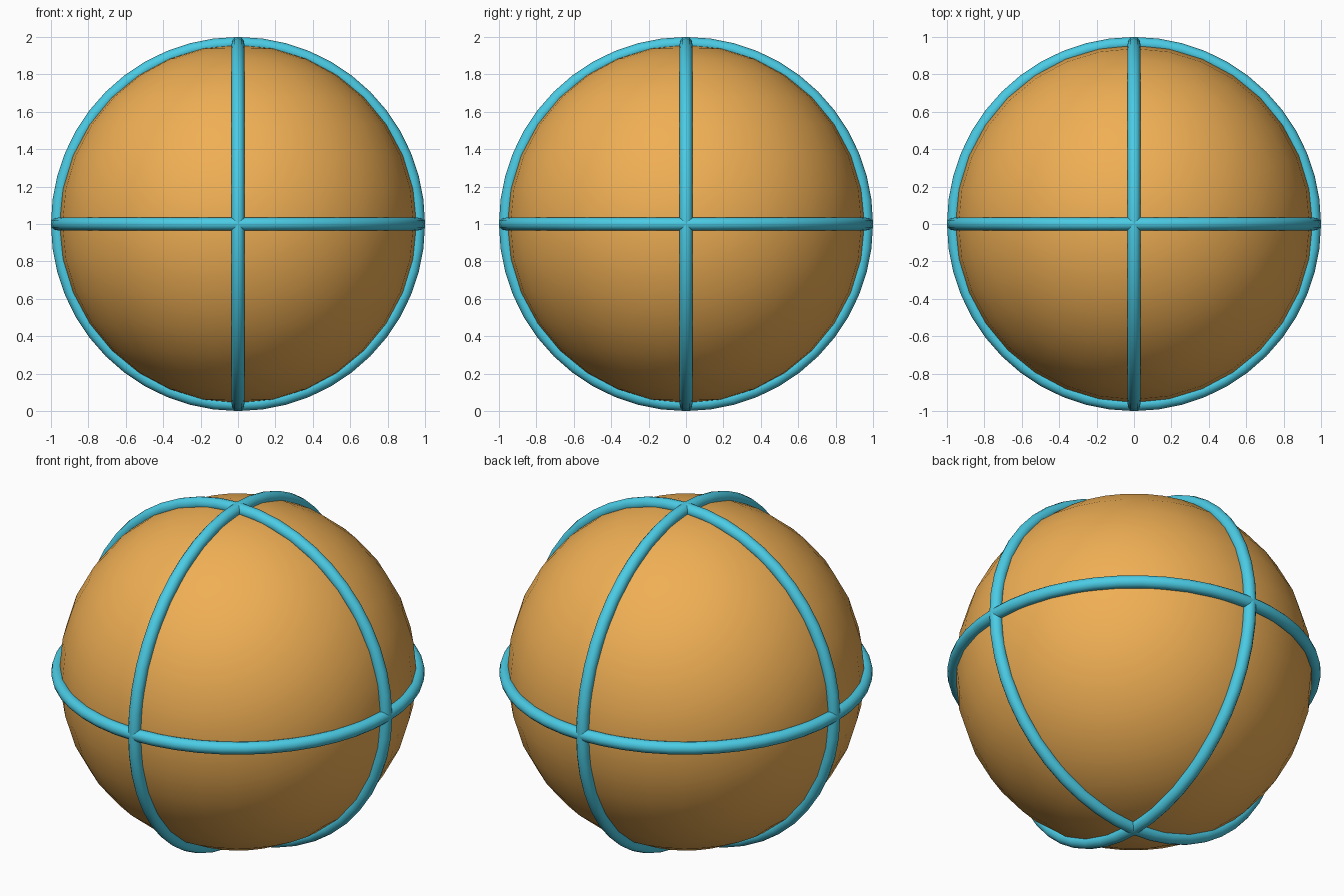
import bpy
from math import pi

if "Cube" in bpy.data.objects:
    bpy.data.objects.remove(bpy.data.objects["Cube"])

def material(name, rgb):
    m = bpy.data.materials.new(name)
    m.diffuse_color = (*rgb, 1)
    m.use_nodes = True
    m.node_tree.nodes["Principled BSDF"].inputs["Base Color"].default_value = m.diffuse_color
    return m

orange = material("orange", (0.87, 0.43, 0.09))
cyan = material("cyan", (0.07, 0.60, 0.78))

def finish(name, mat):
    ob = bpy.context.object
    ob.name = name
    ob.data.materials.append(mat)
    bpy.ops.object.shade_smooth()

# Ball
bpy.ops.mesh.primitive_uv_sphere_add(segments=32, ring_count=16, radius=0.957, location=(0, 0, 1))
finish("ball", orange)

# Three great-circle bands, one per axis plane
for name, rot in (("equator_band", (0, 0, 0)),
                  ("front_band", (pi / 2, 0, 0)),
                  ("side_band", (0, pi / 2, 0))):
    bpy.ops.mesh.primitive_torus_add(major_segments=48, minor_segments=12, major_radius=0.965,
                                     minor_radius=0.035, location=(0, 0, 1), rotation=rot)
    finish(name, cyan)
